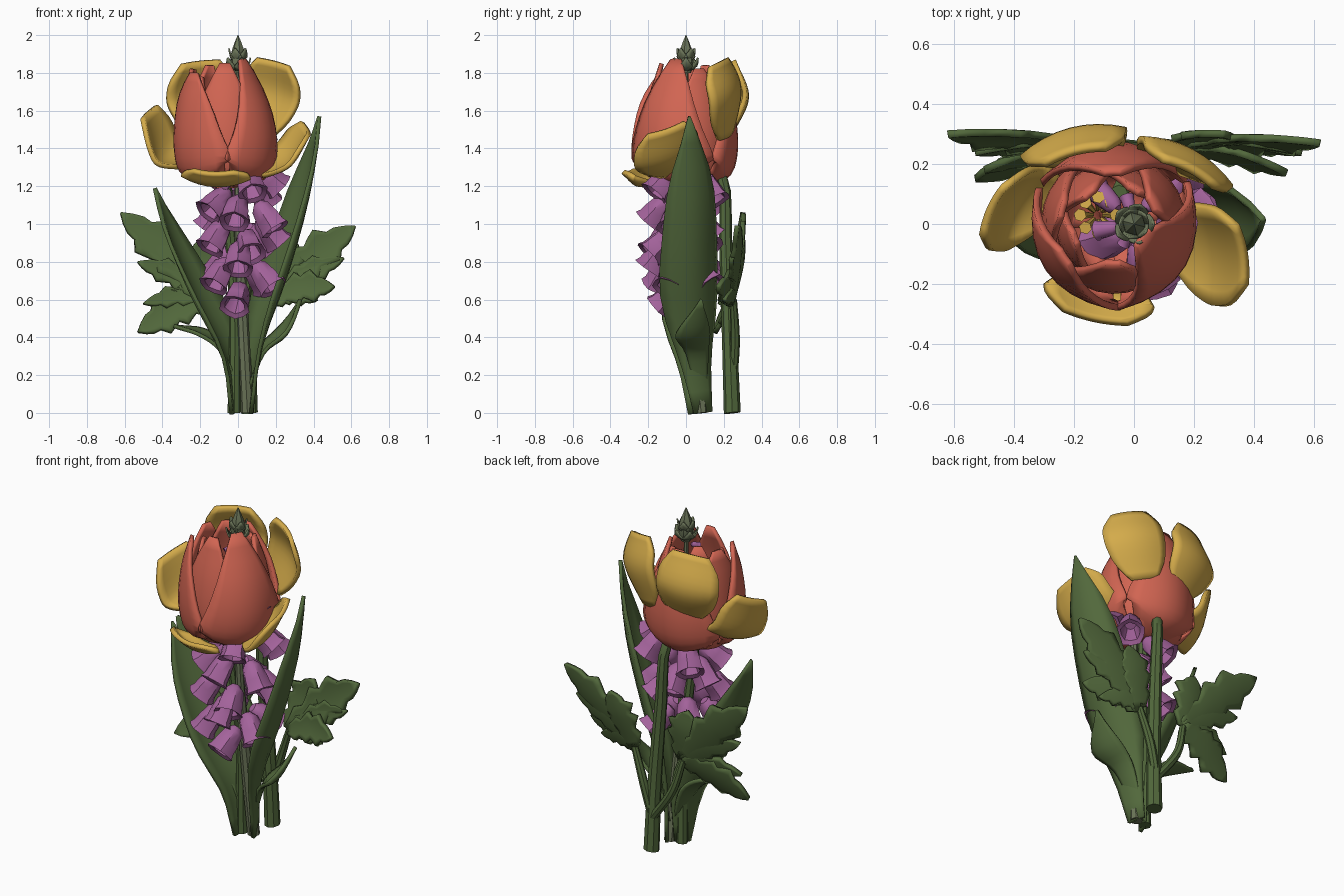
import bpy, bmesh, math
from mathutils import Vector as V

cube = bpy.data.objects.get("Cube")
if cube:
    bpy.data.objects.remove(cube, do_unlink=True)


def material(name, rgb):
    m = bpy.data.materials.new(name)
    m.use_nodes = True
    m.diffuse_color = (*rgb, 1)
    bsdf = m.node_tree.nodes["Principled BSDF"]
    bsdf.inputs["Base Color"].default_value = (*rgb, 1)
    bsdf.inputs["Roughness"].default_value = 0.8
    return m


RED = material("coral red", (0.64, 0.13, 0.085))
YELLOW = material("golden yellow", (0.66, 0.41, 0.07))
PURPLE = material("orchid purple", (0.37, 0.125, 0.33))
GREEN = material("leaf green", (0.085, 0.14, 0.045))
SAGE = material("sage green", (0.15, 0.18, 0.10))


def spline(p, t):
    """Smooth curve through points (vectors or numbers), t from 0 to 1."""
    n = len(p) - 1
    i = min(int(t * n), n - 1)
    f = t * n - i
    b, c = p[i], p[i + 1]
    a = p[i - 1] if i else b * 2 - c
    d = p[i + 2] if i + 2 <= n else c * 2 - b
    return (b * 2 + (c - a) * f + (a * 2 - b * 5 + c * 4 - d) * f ** 2
            + (b * 3 - a - c * 3 + d) * f ** 3) * 0.5


def finish(name, bm, mat, angle=40):
    bmesh.ops.recalc_face_normals(bm, faces=bm.faces)
    mesh = bpy.data.meshes.new(name)
    bm.to_mesh(mesh)
    bm.free()
    mesh.materials.append(mat)
    mesh.shade_smooth()
    mesh.set_sharp_from_angle(angle=math.radians(angle))
    ob = bpy.data.objects.new(name, mesh)
    bpy.context.collection.objects.link(ob)
    return ob


def skin(bm, rows, closed):
    for a, b in zip(rows, rows[1:]):
        n = len(a)
        for i in range(n if closed else n - 1):
            j = (i + 1) % n
            bm.faces.new((a[i], a[j], b[j], b[i]))


def blade(name, pts, widths, facing, cup, mat, thick=0.02, jag=0.0, nu=6, nv=12):
    """Leaf or petal: a curved strip whose edges curl toward 'facing'."""
    pts = [V(p) for p in pts]
    side = (pts[-1] - pts[0]).cross(V(facing)).normalized()
    bm = bmesh.new()
    rows = []
    for j in range(nv + 1):
        t = j / nv
        tangent = spline(pts, min(t + 0.02, 1)) - spline(pts, max(t - 0.02, 0))
        normal = side.cross(tangent).normalized()
        w = max(spline(widths, t), 0.004)
        w *= 1 + jag * ((j % 3) / 2 - 0.5)
        row = []
        for i in range(nu + 1):
            s = 2 * i / nu - 1
            row.append(bm.verts.new(spline(pts, t) + side * w * s + normal * cup * w * w * s * s))
        rows.append(row)
    skin(bm, rows, False)
    ob = finish(name, bm, mat)
    mod = ob.modifiers.new("thickness", "SOLIDIFY")
    mod.thickness = thick
    mod.offset = 0
    return ob


def tube(name, pts, radii, mat, sides=8, steps=10, smooth=True, lobes=0.0):
    """Round rod along a path with a changing radius."""
    pts = [V(p) for p in pts]
    axis = (pts[-1] - pts[0]).normalized()
    u = axis.orthogonal().normalized()
    v = axis.cross(u)
    bm = bmesh.new()
    rows = []
    for j in range(steps + 1):
        t = j / steps
        c, r = (spline(pts, t), spline(radii, t)) if smooth else (pts[j], radii[j])
        row = []
        for i in range(sides):
            a = math.tau * i / sides
            rr = r * (1 + lobes * (i % 2) * (r > 0.05))
            row.append(bm.verts.new(c + (u * math.cos(a) + v * math.sin(a)) * rr))
        rows.append(row)
    skin(bm, rows, True)
    bm.faces.new(rows[0])
    bm.faces.new(rows[-1])
    return finish(name, bm, mat)


def spoke(degrees):
    a = math.radians(degrees)
    return V((math.cos(a), math.sin(a), 0))


def up(z):
    return V((0, 0, z))


# Stems
tube("tulip_stem", [(-0.02, 0.07, 0), (-0.02, 0.05, 0.6), (-0.065, 0, 1.24)], [0.035, 0.03, 0.03], GREEN)
tube("bell_flower_stem", [(0.05, 0.08, 0), (0.02, 0.03, 0.6), (0, 0, 1.2), (0, 0, 1.85)],
     [0.035, 0.03, 0.02, 0.012], SAGE)
tube("golden_flower_stem", [(0.06, 0.245, 0), (0.05, 0.23, 0.4), (0.02, 0.21, 0.9), (0, 0.2, 1.22), (-0.05, 0.1, 1.35)],
     [0.045, 0.04, 0.035, 0.03, 0.03], GREEN)

# Long leaves
blade("tall_leaf", [(0.06, 0.09, 0), (0.11, 0.05, 0.35), (0.25, 0.04, 0.75), (0.36, 0.04, 1.15), (0.43, 0.015, 1.57)],
      [0.05, 0.085, 0.155, 0.15, 0.115, 0.0], (-1, -0.4, 0.25), 3.2, GREEN)
blade("side_leaf", [(-0.02, 0.06, 0), (-0.06, 0.05, 0.3), (-0.21, 0.02, 0.6), (-0.34, 0, 0.9), (-0.44, 0, 1.19)],
      [0.05, 0.09, 0.14, 0.125, 0.08, 0.0], (1, -0.55, 0.3), 3.2, GREEN)
blade("small_leaf_left", [(0.05, 0.08, 0.12), (0.13, 0.06, 0.32), (0.25, 0.04, 0.42), (0.33, 0.08, 0.6)],
      [0.03, 0.06, 0.09, 0.0], (-1, -0.3, 0.5), 3, GREEN)
blade("small_leaf_right", [(0, 0.08, 0.15), (-0.08, 0.08, 0.33), (-0.2, 0.08, 0.42), (-0.34, 0.1, 0.46)],
      [0.03, 0.06, 0.06, 0.0], (0.3, -0.3, 1), 3, GREEN)

# Lobed leaves: pointed, toothed lobes fanning out of a hub (tip and half width)
LOBES = {
    "left": ((0.17, 0.25, 0.6), [(0.62, 0.27, 0.99, 0.095), (0.56, 0.24, 0.82, 0.06), (0.51, 0.17, 0.67, 0.075),
                                 (0.42, 0.2, 0.6, 0.05), (0.3, 0.3, 0.92, 0.09)]),
    "right": ((-0.15, 0.24, 0.6), [(-0.62, 0.3, 1.06, 0.1), (-0.53, 0.24, 0.8, 0.06), (-0.53, 0.15, 0.43, 0.09),
                                   (-0.5, 0.18, 0.58, 0.05), (-0.2, 0.27, 0.92, 0.09)]),
}
for label, (hub, tips) in LOBES.items():
    hub = V(hub)
    tube("petiole_" + label, [(0.05, 0.25, 0.2), (hub.x * 0.6, 0.26, 0.4), hub], [0.025, 0.025, 0.02], GREEN)
    for k, (x, y, z, w) in enumerate(tips):
        tip = V((x, y, z))
        mid = hub.lerp(tip, 0.5) + V((0, 0.02, 0.03))
        blade(f"lobe_{label}_{k + 1}", [hub, mid, tip], [w * f for f in (0.5, 0.8, 1, 0.85, 0)],
              (0, -1, 0.3), 1.5, GREEN, 0.025, 0.45)

# Tulip: angle, size, tip radius and tip height of each petal, outer ones first
CENTRE = V((-0.065, 0, 0))
PETALS = [(-30, 1, 0.1, 1.87), (-146, 1, 0.2, 1.8), (92, 1, 0.17, 1.83),
          (28, 0.86, 0.14, 1.82), (165, 0.88, 0.18, 1.82), (-92, 0.84, 0.13, 1.85),
          (60, 0.7, 0.13, 1.8), (200, 0.7, 0.14, 1.78), (130, 0.74, 0.13, 1.84)]
for k, (angle, size, tip_radius, top) in enumerate(PETALS):
    out = spoke(angle)
    profile = [(0.04, 1.2), (0.215 * size, 1.25), (0.265 * size, 1.4),
               ((0.2 * size + tip_radius * 0.25), 1.62), (tip_radius, top)]
    path = [CENTRE + out * r + up(z) for r, z in profile]
    widths = [w * size for w in (0.08, 0.2, 0.24, 0.235, 0.19, 0.125, 0.03)]
    blade(f"tulip_petal_{k + 1}", path, widths, -out, 2.1 / size, RED, 0.022, nu=8, nv=14)

# Golden petals: base, middle, tip, facing, half width
GOLD = [
    ("front", (-0.1, -0.17, 1.215), (-0.12, -0.25, 1.21), (-0.13, -0.32, 1.27), (0.1, 0.3, 1), 0.18),
    ("right", (-0.26, 0.07, 1.32), (-0.4, 0.07, 1.37), (-0.48, 0.05, 1.59), (0.75, -0.6, 0.6), 0.16),
    ("left", (0.12, -0.06, 1.27), (0.27, -0.09, 1.34), (0.37, -0.1, 1.5), (-0.8, -0.4, 0.8), 0.175),
    ("back_right", (-0.15, 0.22, 1.46), (-0.21, 0.31, 1.66), (-0.2, 0.24, 1.86), (0.25, -1, 0.1), 0.175),
    ("back_left", (0.1, 0.21, 1.46), (0.19, 0.24, 1.68), (0.19, 0.18, 1.86), (-0.45, -0.9, 0.1), 0.165),
]
for label, base, mid, tip, facing, w in GOLD:
    blade("golden_petal_" + label, [base, mid, tip],
          [w * f for f in (0.45, 0.85, 1, 1.02, 0.95, 0.6)], facing, 1.4, YELLOW, 0.025, nu=8)

# Golden stamens inside the cup
for k in range(8):
    out = spoke(k * 45)
    c = V((-0.12, 0.03, 1.27))
    tube(f"stamen_{k + 1}", [c + out * 0.02, c + out * 0.05 + up(0.14), c + out * 0.06 + up(0.24)],
         [0.008, 0.014, 0.022], YELLOW, 6, 4)

# Hanging bells, each placed by the centre of its mouth, which folds back inside
BELL = [(0, 0.025), (0.03, 0.048), (0.1, 0.06), (0.14, 0.063), (0.165, 0.074), (0.155, 0.05), (0.06, 0.03)]
MOUTHS = [
    (-0.16, -0.13, 1.06), (-0.02, -0.2, 1.01), (0.2, -0.08, 0.97), (0.22, 0.04, 1.19), (0.08, -0.17, 1.16),
    (-0.15, -0.14, 0.87), (0.07, -0.2, 0.84), (0.22, 0.05, 0.9), (-0.13, -0.16, 0.67), (-0.02, -0.15, 0.56),
    (0.19, -0.1, 0.66), (0, -0.2, 0.76), (0.15, 0.14, 0.67), (-0.12, 0.13, 0.74), (0.16, 0.16, 1.12),
    (-0.13, 0.14, 1.08), (0, 0.15, 0.93), (-0.17, 0.02, 0.97), (0.14, 0.13, 0.87), (-0.12, -0.06, 1.2),
]


def bell(name, mouth, direction, size):
    d = V(direction).normalized() * size
    return tube(name, [V(mouth) + d * (h - 0.165) for h, r in BELL], [r * size for h, r in BELL],
                PURPLE, 10, len(BELL) - 1, False, 0.1)


for k, mouth in enumerate(MOUTHS):
    out = V((mouth[0] - 0.02, mouth[1] + 0.01, 0)).normalized()
    bell(f"bell_{k + 1}", mouth, out - up(0.9 + 0.25 * (k % 3)), 1.05)
for k in range(8):
    out = spoke(k * 137.5)
    size = 0.72 - k * 0.06
    bell(f"bell_bud_{k + 1}", up(1.4 + k * 0.05) + out * 0.26 * size, out - up(0.5), size)

# Pointed green bud at the very top, wrapped in scales
tube("bud_core", [(0, 0, 1.8), (0, 0, 1.87), (0, 0, 1.93), (0, 0, 2)], [0.028, 0.042, 0.03, 0.002], SAGE, 6, 6)
for tier in range(2):
    for k in range(5):
        out = spoke(72 * (k + tier / 2))
        c = up(1.81 + tier * 0.05)
        r = 0.066 - tier * 0.018
        path = [c + out * 0.015, c + out * r * 0.8 + up(0.025), c + out * r + up(0.07)]
        blade(f"bud_scale_{tier + 1}_{k + 1}", path, [0.02, 0.034, 0.0], up(1) - out, 4, SAGE, 0.008, nu=2, nv=4)
